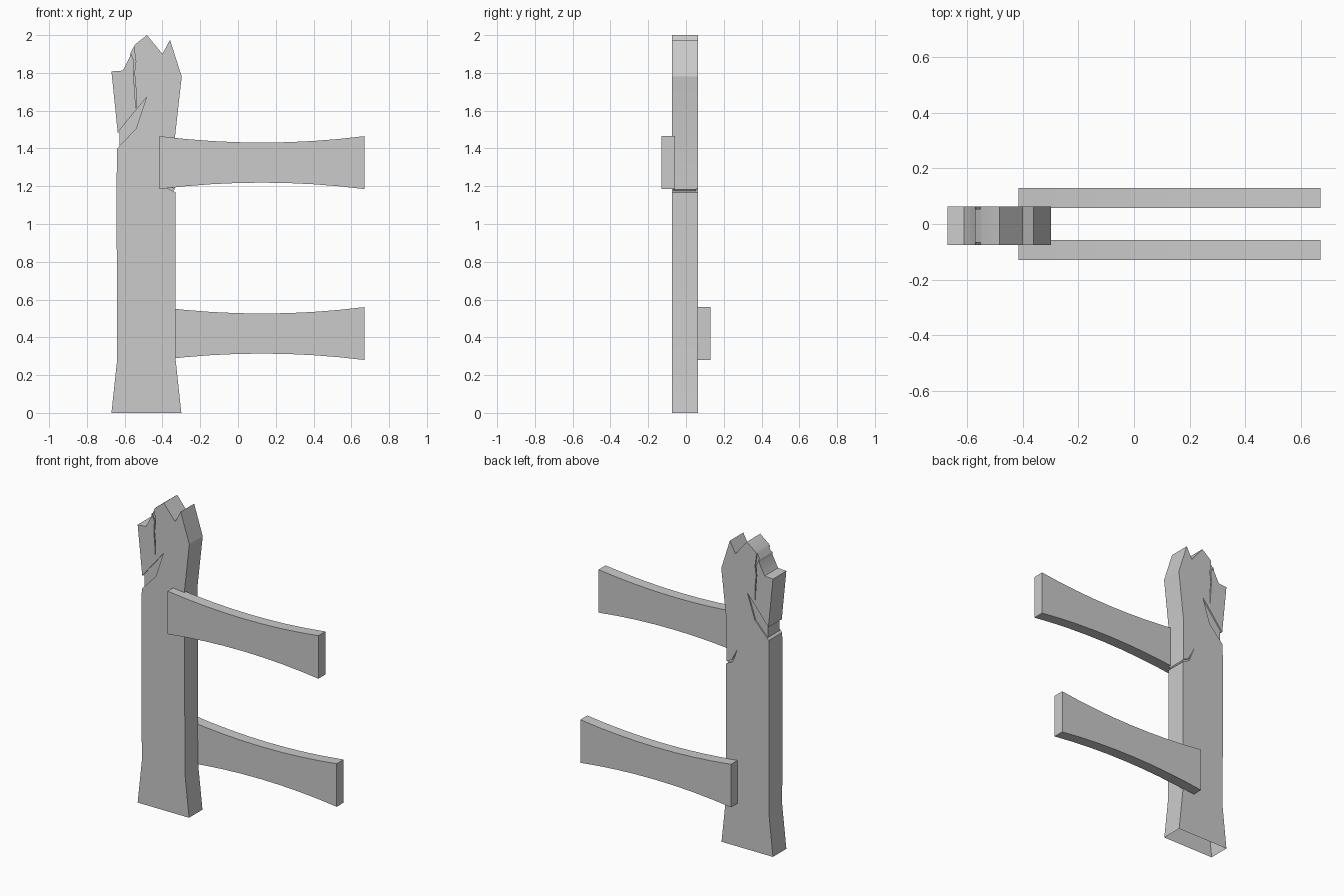
import bpy, bmesh

if "Cube" in bpy.data.objects:
    bpy.data.objects.remove(bpy.data.objects["Cube"])

Y0, Y1 = -0.075, 0.063   # post front and back
GROOVE = 0.009           # depth of the carved cracks


def prism(name, outline, y0, y1):
    """Solid made by extruding an (x, z) outline along y."""
    bm = bmesh.new()
    face = bm.faces.new([bm.verts.new((x, y0, z)) for x, z in outline])
    ext = bmesh.ops.extrude_face_region(bm, geom=[face])
    verts = [g for g in ext["geom"] if isinstance(g, bmesh.types.BMVert)]
    bmesh.ops.translate(bm, verts=verts, vec=(0, y1 - y0, 0))
    bmesh.ops.recalc_face_normals(bm, faces=bm.faces)
    me = bpy.data.meshes.new(name)
    bm.to_mesh(me)
    bm.free()
    ob = bpy.data.objects.new(name, me)
    bpy.context.collection.objects.link(ob)
    return ob


def activate(ob):
    bpy.ops.object.select_all(action='DESELECT')
    ob.select_set(True)
    bpy.context.view_layer.objects.active = ob


# Broken wooden post with splintered top
post = prism("post", [
    (-0.67, 0), (-0.30, 0), (-0.33, 0.28), (-0.332, 1.168),
    (-0.342, 1.174), (-0.335, 1.182), (-0.335, 1.45), (-0.298, 1.78),
    (-0.36, 1.975), (-0.40, 1.90), (-0.482, 2.0), (-0.545, 1.95),
    (-0.57, 1.905), (-0.572, 1.885), (-0.61, 1.812), (-0.67, 1.808),
    (-0.637, 1.485), (-0.627, 1.485), (-0.627, 1.412), (-0.64, 1.40),
    (-0.643, 1.20), (-0.64, 0.28)], Y0, Y1)

# Shallow cracks carved into both broad faces
cracks = [
    [(-0.637, 1.485), (-0.485, 1.67), (-0.54, 1.505), (-0.64, 1.40),
     (-0.70, 1.40), (-0.70, 1.485)],
    [(-0.575, 1.925), (-0.553, 1.95), (-0.541, 1.86), (-0.548, 1.80),
     (-0.541, 1.72), (-0.541, 1.61), (-0.547, 1.71), (-0.554, 1.80),
     (-0.549, 1.86)],
    [(-0.32, 1.163), (-0.38, 1.192), (-0.415, 1.285), (-0.374, 1.203),
     (-0.32, 1.178)],
]
for pts in cracks:
    for a, b in ((Y0 - 0.05, Y0 + GROOVE), (Y1 - GROOVE, Y1 + 0.05)):
        cutter = prism("crack_cutter", pts, a, b)
        cutter.hide_render = True
        mod = post.modifiers.new("crack", 'BOOLEAN')
        mod.operation, mod.solver, mod.object = 'DIFFERENCE', 'EXACT', cutter
        activate(post)
        bpy.ops.object.modifier_apply(modifier=mod.name)
        bpy.data.objects.remove(cutter, do_unlink=True)

# The underside of the post is open
bm = bmesh.new()
bm.from_mesh(post.data)
under = [f for f in bm.faces if all(abs(v.co.z) < 1e-4 for v in f.verts)]
bmesh.ops.delete(bm, geom=under, context='FACES_ONLY')
bm.to_mesh(post.data)
bm.free()
activate(post)
bpy.ops.object.shade_smooth_by_angle(angle=0.4)


# Rails that narrow towards the middle
def rail(name, zc, y0, y1, n=8):
    ts = [2 * i / n - 1 for i in range(n + 1)]
    half = [(0.1275 + 0.5425 * t, 0.106 + 0.034 * t * t) for t in ts]
    outline = [(x, zc - h) for x, h in half]
    outline += [(x, zc + h) for x, h in reversed(half)]
    return prism(name, outline, y0, y1)


rail("upper_rail", 1.325, -0.13, -0.058)
rail("lower_rail", 0.42, 0.058, 0.13)
